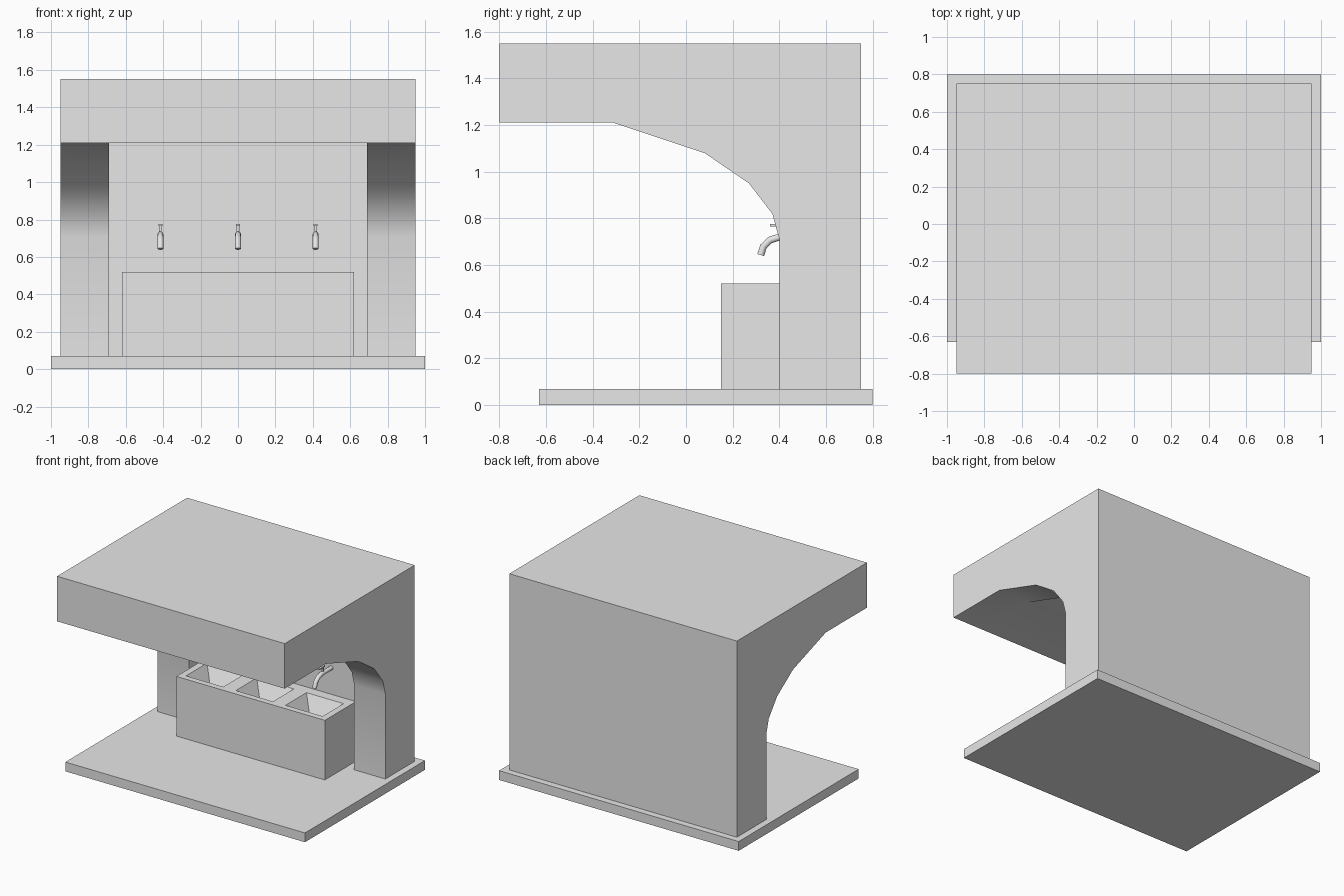
import bpy, bmesh, math
from mathutils import Vector, Matrix

cube = bpy.data.objects.get("Cube")
if cube:
    bpy.data.objects.remove(cube, do_unlink=True)

GREY = (0.8, 0.8, 0.8, 1)
mat = bpy.data.materials.new("light_grey")
mat.use_nodes = True
mat.diffuse_color = GREY
mat.node_tree.nodes["Principled BSDF"].inputs["Base Color"].default_value = GREY


def finish(bm, name, smooth=None):
    """Turn a bmesh into a grey object, optionally smoothed below an angle."""
    bmesh.ops.remove_doubles(bm, verts=bm.verts, dist=0.0005)
    bmesh.ops.recalc_face_normals(bm, faces=bm.faces)
    me = bpy.data.meshes.new(name)
    bm.to_mesh(me)
    bm.free()
    me.materials.append(mat)
    ob = bpy.data.objects.new(name, me)
    bpy.context.collection.objects.link(ob)
    if smooth:
        bpy.ops.object.select_all(action='DESELECT')
        ob.select_set(True)
        bpy.context.view_layer.objects.active = ob
        bpy.ops.object.shade_smooth_by_angle(angle=math.radians(smooth))
    return ob


def add_box(bm, lo, hi):
    lo, hi = Vector(lo), Vector(hi)
    m = Matrix.Translation((lo + hi) / 2) @ Matrix.Diagonal((*(hi - lo), 1))
    return bmesh.ops.create_cube(bm, size=1, matrix=m)


def add_face(bm, pts):
    return bm.faces.new([bm.verts.new(p) for p in pts])


def add_strip(bm, profile, x0, x1):
    """Open-ended prism of a closed (y, z) profile between two x positions."""
    for a, b in zip(profile, profile[1:] + profile[:1]):
        add_face(bm, [(x0, *a), (x1, *a), (x1, *b), (x0, *b)])


FLOOR, WALL, CEIL = 0.07, 0.52, 1.21
OUT, INN = 0.95, 0.69

# Base slab
bm = bmesh.new()
add_box(bm, (-1, -0.63, 0), (1, 0.8, FLOOR))
finish(bm, "base_slab")

# Shelter: arched side piers, flat canopy and recessed back wall in one shell
shell = [(0.75, FLOOR), (0.75, 1.55), (-0.8, 1.55), (-0.8, CEIL)]
arch = [(-0.31, CEIL), (0.08, 1.08), (0.27, 0.95), (0.37, 0.82), (0.4, 0.71), (0.4, FLOOR)]
recess = [(WALL, FLOOR), (WALL, CEIL)]
bm = bmesh.new()
for s in (-1, 1):
    add_strip(bm, shell + arch, s * INN, s * OUT)
    add_face(bm, [(s * OUT, *p) for p in shell + arch])
    add_face(bm, [(s * INN, *p) for p in arch + recess])
add_strip(bm, shell + [arch[0]] + recess[::-1], -INN, INN)
finish(bm, "shelter", smooth=30)

# Basin block with three tapered bowls
BX, BY, TOP = 0.62, 0.15, 0.52
CENTRES = (-0.415, 0, 0.415)
HALF, Y0, Y1, DEPTH = 0.155, 0.195, 0.445, 0.14
bm = bmesh.new()
add_box(bm, (-BX, BY, FLOOR), (BX, WALL, TOP))
top = max(bm.faces, key=lambda f: f.calc_center_median().z)
bm.faces.remove(top)


def rect(x0, x1, y0, y1, z):
    return [(x0, y0, z), (x1, y0, z), (x1, y1, z), (x0, y1, z)]


# Rim: front and back bands, then the bars between the bowls
add_face(bm, rect(-BX, BX, BY, Y0, TOP))
add_face(bm, rect(-BX, BX, Y1, WALL, TOP))
cuts = [-BX] + [c + d for c in CENTRES for d in (-HALF, HALF)] + [BX]
for a, b in zip(cuts[::2], cuts[1::2]):
    add_face(bm, rect(a, b, Y0, Y1, TOP))
for c in CENTRES:
    rim = rect(c - HALF, c + HALF, Y0, Y1, TOP)
    low = rect(c - HALF / 2, c + HALF / 2, Y0 + 0.07, Y1 - 0.07, TOP - DEPTH)
    for i in range(4):
        j = (i + 1) % 4
        add_face(bm, [rim[i], rim[j], low[j], low[i]])
    add_face(bm, low)
finish(bm, "basin")

# Taps: bent spout from the back wall, with a short stem and lever
SPOUT = [(WALL, 0.72), (0.4, 0.72), (0.36, 0.707), (0.332, 0.68), (0.32, 0.643)]
RADIUS, SIDES = 0.016, 10
for c, side in zip(CENTRES, ("right", "middle", "left")):
    bm = bmesh.new()
    rings = []
    for i, p in enumerate(SPOUT):
        a, b = SPOUT[max(i - 1, 0)], SPOUT[min(i + 1, len(SPOUT) - 1)]
        t = Vector((0, b[0] - a[0], b[1] - a[1])).normalized()
        n = t.cross(Vector((1, 0, 0)))
        ring = []
        for k in range(SIDES):
            ang = math.tau * k / SIDES
            off = Vector((math.cos(ang), 0, 0)) + n * math.sin(ang)
            ring.append(bm.verts.new(Vector((c, *p)) + off * RADIUS))
        rings.append(ring)
    for r, q in zip(rings, rings[1:]):
        for k in range(SIDES):
            j = (k + 1) % SIDES
            bm.faces.new([r[k], r[j], q[j], q[k]])
    bm.faces.new(rings[0])
    bm.faces.new(rings[-1])
    add_box(bm, (c - 0.007, 0.41, 0.73), (c + 0.007, 0.424, 0.77))
    add_box(bm, (c - 0.011, 0.36, 0.766), (c + 0.011, 0.43, 0.775))
    finish(bm, side + "_tap", smooth=40)
